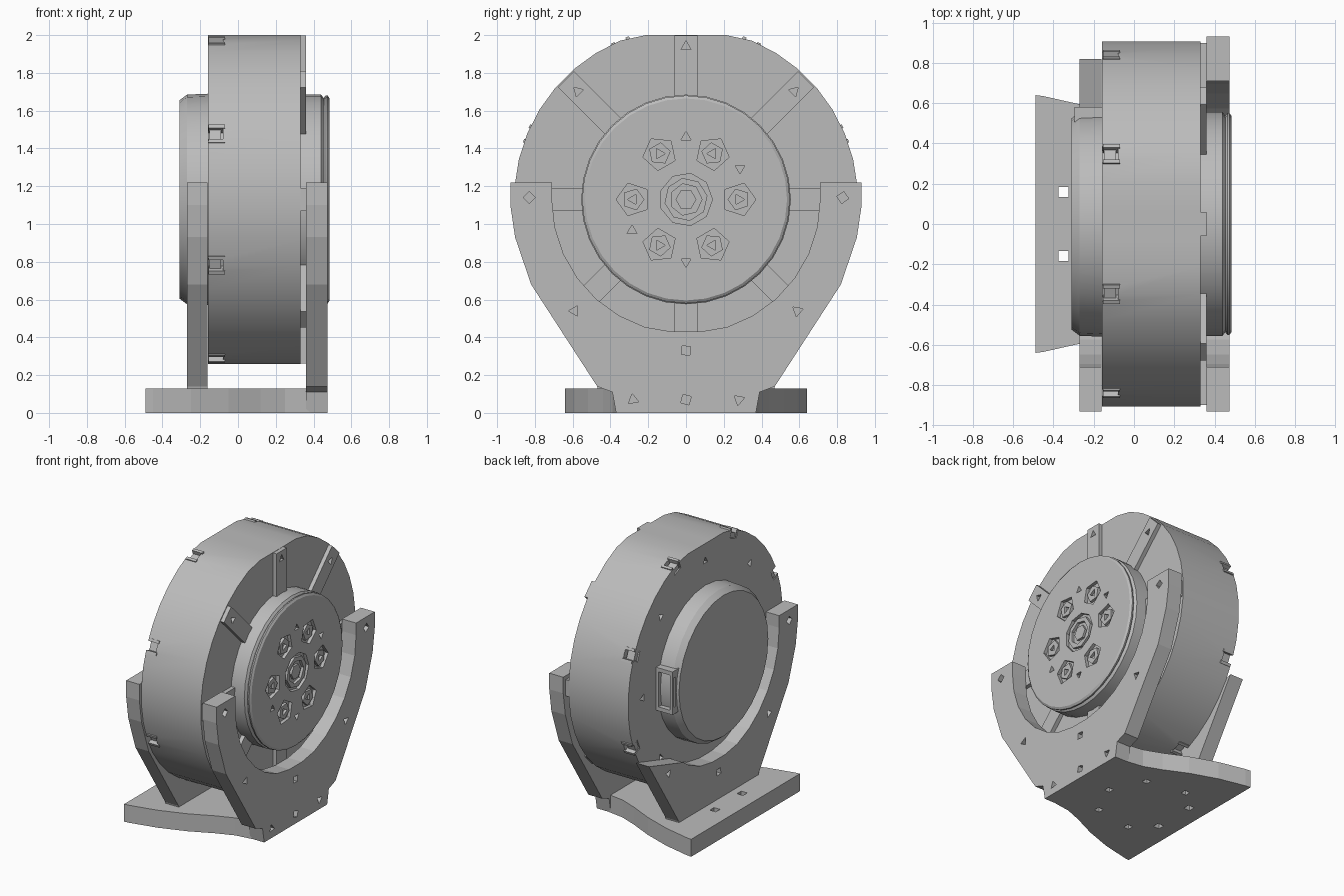
import bpy, bmesh
from math import sin, cos, pi, radians

if "Cube" in bpy.data.objects:
    bpy.data.objects.remove(bpy.data.objects["Cube"])

grey = bpy.data.materials.new("plain grey")
grey.use_nodes = True
grey.diffuse_color = (0.5, 0.5, 0.5, 1)
grey.node_tree.nodes["Principled BSDF"].inputs["Base Color"].default_value = (0.5, 0.5, 0.5, 1)

CZ = 1.13  # height of the wheel axis


def add_prism(bm, pts, a, b, axis="x", end_scale=1.0):
    """Extrude a 2D outline from a to b along x (yz outline) or z (xy outline)."""
    def place(p, h):
        return (h, p[0], p[1]) if axis == "x" else (p[0], p[1], h)
    low = [bm.verts.new(place(p, a)) for p in pts]
    high = [bm.verts.new(place(p, b)) for p in pts]
    n = len(pts)
    faces = [bm.faces.new(low), bm.faces.new(high)]
    faces += [bm.faces.new((low[i], low[(i + 1) % n], high[(i + 1) % n], high[i])) for i in range(n)]
    bmesh.ops.recalc_face_normals(bm, faces=faces)


def make(name, prisms):
    bm = bmesh.new()
    for p in prisms:
        add_prism(bm, *p)
    me = bpy.data.meshes.new(name)
    bm.to_mesh(me)
    bm.free()
    ob = bpy.data.objects.new(name, me)
    bpy.context.collection.objects.link(ob)
    me.materials.append(grey)
    return ob


def activate(ob):
    bpy.ops.object.select_all(action="DESELECT")
    ob.select_set(True)
    bpy.context.view_layer.objects.active = ob


def cut(ob, prisms):
    tool = make("cutter", prisms)
    tool.hide_render = True
    mod = ob.modifiers.new("pockets", "BOOLEAN")
    mod.operation, mod.solver, mod.object = "DIFFERENCE", "EXACT", tool
    activate(ob)
    bpy.ops.object.modifier_apply(modifier=mod.name)
    bpy.data.objects.remove(tool)


def smooth(ob, angle=30):
    activate(ob)
    bpy.ops.object.shade_smooth_by_angle(angle=radians(angle))


def polar(r, deg, y=0.0, z=CZ):
    return (y + r * cos(radians(deg)), z + r * sin(radians(deg)))


def ngon(r, n, y=0.0, z=CZ, turn=0.0):
    return [polar(r, turn + 360 * i / n, y, z) for i in range(n)]


def radial_box(r0, r1, half, deg):
    c, s = cos(radians(deg)), sin(radians(deg))
    return [(r * c - t * s, CZ + r * s + t * c)
            for r, t in ((r0, -half), (r1, -half), (r1, half), (r0, half))]


def lathe(name, profile, n=32):
    """Spin an (x, radius) profile round the wheel axis."""
    bm = bmesh.new()
    rings = [[bm.verts.new((x, *p)) for p in ngon(r, n)] for x, r in profile]
    for lo, hi in zip(rings, rings[1:]):
        for i in range(n):
            j = (i + 1) % n
            bm.faces.new((lo[i], lo[j], hi[j], hi[i]))
    bm.faces.new(rings[0])
    bm.faces.new(rings[-1])
    bmesh.ops.recalc_face_normals(bm, faces=bm.faces)
    me = bpy.data.meshes.new(name)
    bm.to_mesh(me)
    bm.free()
    ob = bpy.data.objects.new(name, me)
    bpy.context.collection.objects.link(ob)
    me.materials.append(grey)
    return ob


EIGHTHS = range(0, 360, 45)

# Drum, flattened at top and bottom, with rim notches and screw pockets
rim = [(y, min(max(z, CZ - 0.87), CZ + 0.87)) for y, z in ngon(0.91, 40, turn=4.5)]
drum = make("drum", [(rim, -0.16, 0.33)])
cut(drum, [(radial_box(0.85, 0.97, 0.04, a + 22.5), -0.2, -0.08) for a in EIGHTHS]
    + [(ngon(0.03, 3, *polar(0.74, a), turn=a), -0.2, -0.1) for a in EIGHTHS])
smooth(drum)

# Clips seated in the rim notches
make("rim_clips", [(radial_box(0.84, 0.885, 0.03, a + 22.5), -0.15, -0.09) for a in EIGHTHS]
     + [(radial_box(0.84, 0.915, 0.01, a + 22.5 + s), -0.155, -0.07)
        for a in EIGHTHS for s in (-2.6, 2.6)])

# Raised spokes on the open face
spokes = make("spokes", [(radial_box(0.5, 0.868 if a % 180 == 90 else 0.9, 0.06, a), 0.3, 0.36)
                         for a in EIGHTHS])
cut(spokes, [(ngon(0.03, 3, *polar(0.81, a), turn=a), 0.335, 0.4) for a in EIGHTHS])

# Hub drum with a separate face plate
smooth(lathe("hub", [(0.3, 0.555), (0.44, 0.555), (0.455, 0.535), (0.46, 0.535)]))
plate = lathe("hub_plate", [(0.455, 0.54), (0.465, 0.55), (0.475, 0.55), (0.485, 0.535)])
SIXTHS = range(0, 360, 60)
cut(plate, [(ngon(0.09, 5, *polar(0.28, a), turn=a), 0.459, 0.5) for a in SIXTHS]
    + [(ngon(0.03, 3, *polar(0.33, a), turn=a), 0.459, 0.5) for a in (30, 90, 210, 270)]
    + [(ngon(0.14, 9), 0.459, 0.5)])
smooth(plate)

# Bolts inside the hub pockets, and the stepped centre shaft
bolts = make("hub_bolts", [(ngon(0.06, 5, *polar(0.28, a), turn=a + 36), 0.45, 0.48) for a in SIXTHS])
cut(bolts, [(ngon(0.03, 3, *polar(0.28, a), turn=a), 0.462, 0.5) for a in SIXTHS])
shaft = make("hub_shaft", [(ngon(0.115, 8, turn=10), 0.45, 0.482)])
cut(shaft, [(ngon(0.085, 7), 0.462, 0.5)])
make("shaft_tip", [(ngon(0.055, 6), 0.45, 0.478)])

# Closed cap on the other face
smooth(lathe("end_cap", [(-0.15, 0.56), (-0.27, 0.555), (-0.31, 0.525)], 28))

# Cable socket at the side of the cap
socket = make("cable_socket", [([(0.42, 0.98), (0.58, 0.98), (0.58, 1.3), (0.42, 1.3)], -0.295, -0.15)])
cut(socket, [([(0.535, 1.01), (0.6, 1.01), (0.6, 1.27), (0.535, 1.27)], -0.275, -0.18)])
cut(socket, [([(0.545, 1.03), (0.565, 1.03), (0.565, 1.25), (0.545, 1.25)], -0.32, -0.26)])

# Cradle brackets: one full, one with a shortened arm
side = [(0.93, 1.22), (0.93, 1.1), (0.905, 0.93), (0.82, 0.68), (0.47, 0.14)]
foot = [(0.39, 0.11), (0.37, 0)]


def mirrored(pts):
    return [(-y, z) for y, z in reversed(pts)]


def holes(spots, a, b):
    return [(ngon(0.032, 3 if i % 2 else 4, y, z, turn=20 * i), a, b) for i, (y, z) in enumerate(spots)]


cradle = [polar(0.71, a) for a in range(180, 361, 12)]
cradle = [(y, max(z, 0.43)) for y, z in cradle]
upper = [(-0.83, 1.14), (0.59, 0.54), (0, 0.33), (-0.59, 0.54)]
front = make("hub_side_bracket", [(mirrored(side + foot) + [(-0.71, 1.22)] + cradle
                                   + [(0.71, 1.22)] + side + foot, 0.36, 0.475)])
cut(front, holes(upper + [(0.83, 1.14), (-0.28, 0.07), (0, 0.07), (0.28, 0.07)], 0.42, 0.5))

low_end = [p for p in cradle if p[0] < 0.42]
rear = make("cap_side_bracket", [(mirrored(side + [(0.46, 0.1)]) + [(-0.71, 1.22)] + low_end
                                  + [(0.42, 0.56)] + side[3:] + [(0.46, 0.1)], -0.27, -0.161)])
cut(rear, holes(upper, -0.3, -0.21))

# Base slab, narrowing towards the hub side, with bolt holes
edge = [(-0.49, 0.64), (-0.45, 0.635), (-0.25, 0.59), (-0.05, 0.52), (0.12, 0.44), (0.25, 0.39), (0.4, 0.368)]
base = make("base", [(edge + [(x, -y) for x, y in reversed(edge)], 0, 0.13, "z")])
cut(base, [(ngon(0.035, 4, -0.35, y, turn=45), -0.1, 0.2, "z") for y in (-0.16, 0.16)]
    + [(ngon(0.03, 4, x, y, turn=45), -0.1, 0.04, "z")
       for x, y in ((-0.2, 0.3), (-0.2, -0.3), (0.1, 0.25), (0.1, -0.25), (0.22, 0.0))])
